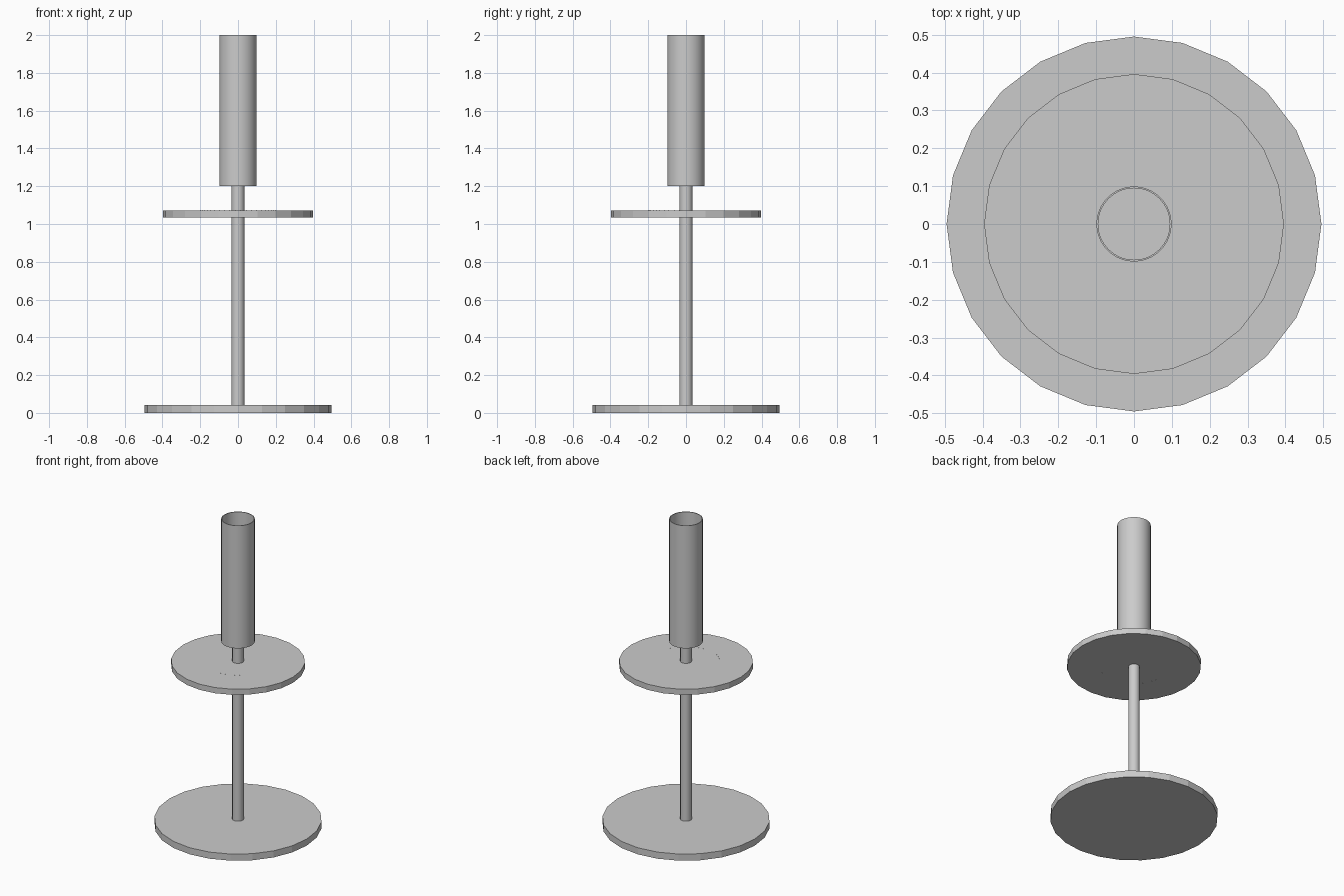
import bpy, bmesh, math

if "Cube" in bpy.data.objects:
    bpy.data.objects.remove(bpy.data.objects["Cube"])


def lathe(name, profile, sides, smooth=False):
    """Closed solid of revolution; profile runs along (radius, z), radius 0 = pole."""
    bm = bmesh.new()
    rings = []
    for r, z in profile:
        if r == 0:
            rings.append([bm.verts.new((0, 0, z))])
        else:
            rings.append([bm.verts.new((r * math.cos(2 * math.pi * i / sides),
                                        r * math.sin(2 * math.pi * i / sides), z))
                          for i in range(sides)])
    for a, b in zip(rings, rings[1:]):
        for i in range(sides):
            j = (i + 1) % sides
            if len(a) == 1:
                bm.faces.new((a[0], b[j], b[i]))
            elif len(b) == 1:
                bm.faces.new((a[i], a[j], b[0]))
            else:
                bm.faces.new((a[i], a[j], b[j], b[i]))
    bmesh.ops.recalc_face_normals(bm, faces=bm.faces)
    mesh = bpy.data.meshes.new(name)
    bm.to_mesh(mesh)
    bm.free()
    obj = bpy.data.objects.new(name, mesh)
    bpy.context.collection.objects.link(obj)
    if smooth:
        bpy.ops.object.select_all(action='DESELECT')
        obj.select_set(True)
        bpy.context.view_layer.objects.active = obj
        bpy.ops.object.shade_smooth_by_angle(angle=math.radians(30))
    return obj


def disc(name, r, z0, z1, sides, smooth=False):
    return lathe(name, [(0, z0), (r, z0), (r, z1), (0, z1)], sides, smooth)


# Faceted base and middle tray
disc("base", 0.495, 0.0, 0.043, 24)
disc("tray", 0.396, 1.035, 1.072, 24)

# Central pole
disc("pole", 0.034, 0.043, 1.2, 32, True)

# Thin-walled cup, open at the top
lathe("cup", [(0, 1.2), (0.099, 1.2), (0.099, 2.0), (0.0945, 2.0),
              (0.0945, 1.205), (0, 1.205)], 64, True)

# Row of tiny pins in an arc on the front half of the tray
for i in range(20):
    a = math.radians(190 + 160 * i / 19)
    pin = disc("tray_pin", 0.0015, 1.034, 1.073, 6)
    pin.location = (0.2 * math.cos(a), 0.2 * math.sin(a), 0)
